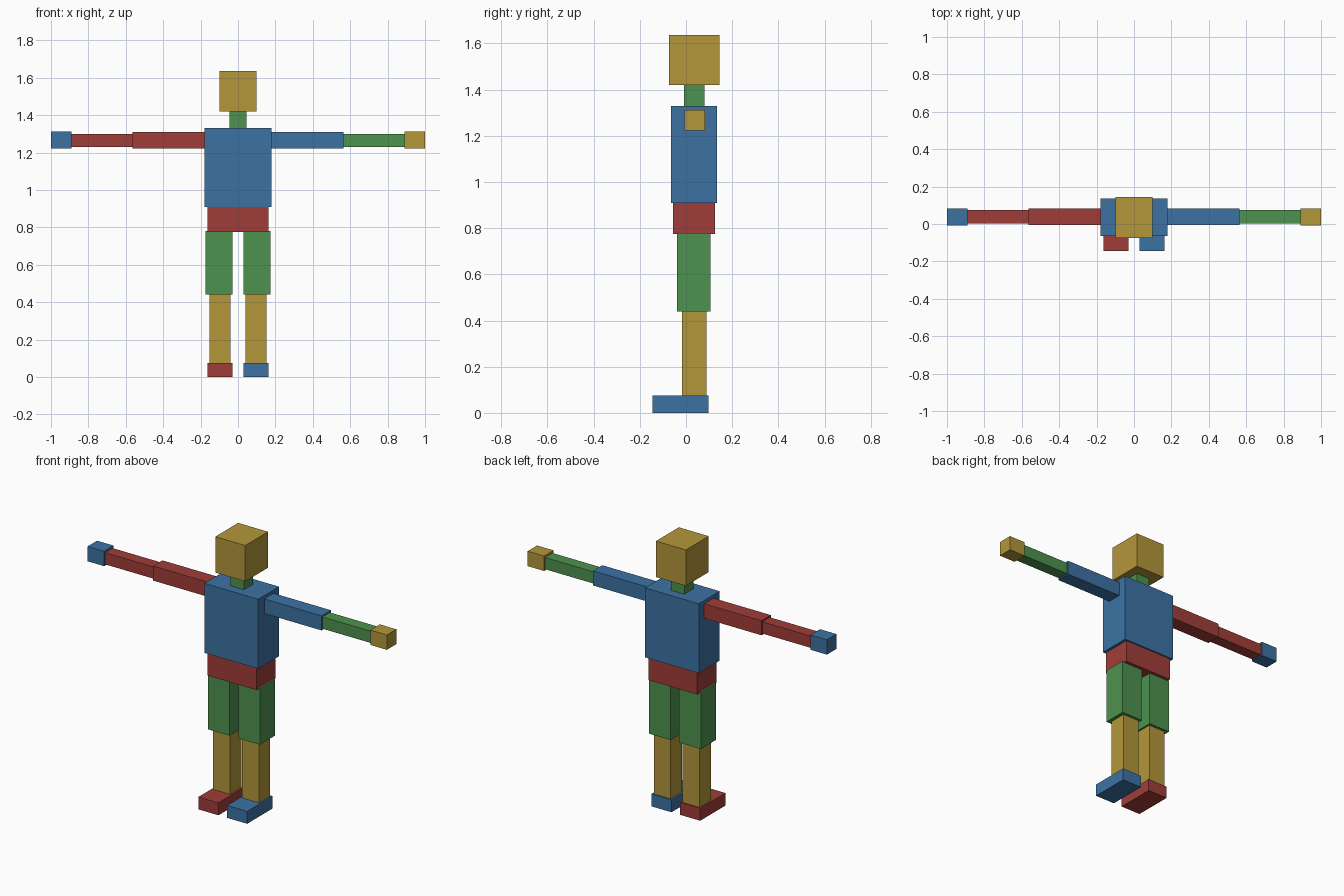
import bpy

if "Cube" in bpy.data.objects:
    bpy.data.objects.remove(bpy.data.objects["Cube"])


def material(name, rgb):
    m = bpy.data.materials.new(name)
    m.diffuse_color = (*rgb, 1.0)
    m.use_nodes = True
    m.node_tree.nodes["Principled BSDF"].inputs["Base Color"].default_value = m.diffuse_color
    return m


BLUE = material("blue", (0.045, 0.171, 0.366))
RED = material("red", (0.352, 0.048, 0.040))
GREEN = material("green", (0.076, 0.288, 0.080))
YELLOW = material("yellow", (0.456, 0.305, 0.042))


def box(name, x, y, z, mat):
    """Box spanning the given (low, high) ranges."""
    spans = (x, y, z)
    bpy.ops.mesh.primitive_cube_add(size=1, location=[(a + b) / 2 for a, b in spans])
    ob = bpy.context.object
    ob.name = name
    ob.scale = [abs(b - a) for a, b in spans]
    bpy.ops.object.transform_apply(location=False, rotation=False, scale=True)
    ob.data.materials.append(mat)


# Central body
box("head", (-0.1, 0.1), (-0.074, 0.144), (1.42, 1.637), YELLOW)
box("neck", (-0.045, 0.045), (-0.009, 0.08), (1.33, 1.42), GREEN)
box("torso", (-0.18, 0.18), (-0.064, 0.135), (0.91, 1.33), BLUE)
box("pelvis", (-0.163, 0.163), (-0.056, 0.126), (0.774, 0.91), RED)

# Limbs: the two sides share shapes but differ in some colours
for side, s, upper, fore, hand, foot in (
    ("left", 1, BLUE, GREEN, YELLOW, BLUE),
    ("right", -1, RED, RED, BLUE, RED),
):
    # Arm
    box(side + "_upper_arm", (s * 0.18, s * 0.563), (-0.006, 0.083), (1.222, 1.31), upper)
    box(side + "_forearm", (s * 0.563, s * 0.89), (0.003, 0.074), (1.229, 1.3), fore)
    box(side + "_hand", (s * 0.89, s * 1.0), (-0.007, 0.083), (1.222, 1.312), hand)
    # Leg
    box(side + "_thigh", (s * 0.029, s * 0.174), (-0.039, 0.106), (0.44, 0.78), GREEN)
    box(side + "_shin", (s * 0.04, s * 0.153), (-0.018, 0.089), (0.074, 0.44), YELLOW)
    box(side + "_foot", (s * 0.029, s * 0.163), (-0.145, 0.097), (0.0, 0.075), foot)
